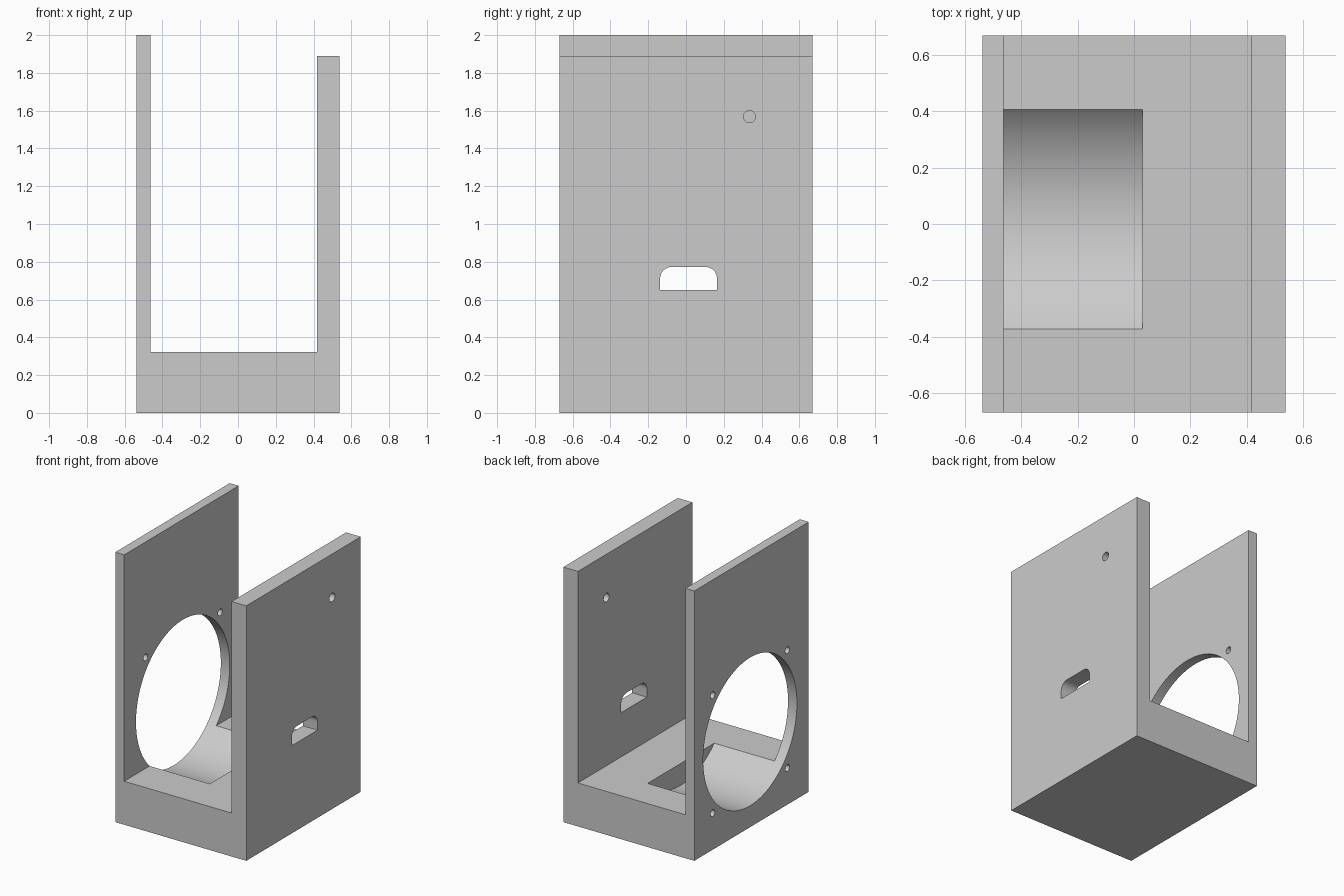
import bpy, bmesh, math

if "Cube" in bpy.data.objects:
    bpy.data.objects.remove(bpy.data.objects["Cube"])

grey = bpy.data.materials.new("light_grey")
grey.diffuse_color = (0.6, 0.6, 0.6, 1)
grey.use_nodes = True
grey.node_tree.nodes["Principled BSDF"].inputs["Base Color"].default_value = grey.diffuse_color


def prism(name, points, offset):
    """Closed 3D outline extruded along an offset vector."""
    bm = bmesh.new()
    face = bm.faces.new([bm.verts.new(p) for p in points])
    ext = bmesh.ops.extrude_face_region(bm, geom=[face])
    moved = [v for v in ext["geom"] if isinstance(v, bmesh.types.BMVert)]
    bmesh.ops.translate(bm, verts=moved, vec=offset)
    bmesh.ops.recalc_face_normals(bm, faces=bm.faces[:])
    mesh = bpy.data.meshes.new(name)
    bm.to_mesh(mesh)
    bm.free()
    mesh.materials.append(grey)
    obj = bpy.data.objects.new(name, mesh)
    bpy.context.collection.objects.link(obj)
    return obj


def arc(y, z, r, start, end, n):
    """Points of an arc in the y-z plane, angles in degrees."""
    angles = [math.radians(start + (end - start) * i / n) for i in range(n + 1)]
    return [(y + r * math.cos(a), z + r * math.sin(a)) for a in angles]


def cut(body, outline, x0, x1):
    """Cut a y-z outline through the body from x0 to x1."""
    cutter = prism("cutter", [(x0, y, z) for y, z in outline], (x1 - x0, 0, 0))
    cutter.hide_render = True
    mod = body.modifiers.new("cut", "BOOLEAN")
    mod.operation = "DIFFERENCE"
    mod.solver = "EXACT"
    mod.object = cutter
    bpy.ops.object.modifier_apply(modifier=mod.name)
    bpy.data.objects.remove(cutter, do_unlink=True)


# U-shaped bracket: base with a tall left wall and a thicker right wall
X, Y = 0.537, 0.67
profile = [(-X, 0), (X, 0), (X, 1.89), (0.417, 1.89), (0.417, 0.322),
           (-0.464, 0.322), (-0.464, 2), (-X, 2)]
body = prism("bracket_body", [(x, -Y, z) for x, z in profile], (0, 2 * Y, 0))
bpy.context.view_layer.objects.active = body
body.select_set(True)

# Large round opening in the left wall, running on as a trough in the base
CY, CZ = 0.017, 0.708
cut(body, arc(CY, CZ, 0.549, 0, 360, 128)[:-1], -0.7, 0.03)

# Four screw holes around the opening
for sy in (-1, 1):
    for sz in (-1, 1):
        cut(body, arc(CY + sy * 0.437, CZ + sz * 0.437, 0.025, 0, 360, 24)[:-1],
            -0.7, -0.46)

# Cable slot with rounded upper corners in the right wall
slot = [(-0.137, 0.65), (0.164, 0.65)]
slot += arc(0.102, 0.711, 0.062, 0, 90, 10) + arc(-0.075, 0.711, 0.062, 90, 180, 10)
cut(body, slot, 0.35, 0.7)

# Small round hole high in the right wall
cut(body, arc(0.336, 1.568, 0.032, 0, 360, 32)[:-1], 0.35, 0.7)

bpy.ops.object.shade_smooth_by_angle(angle=math.radians(30))
